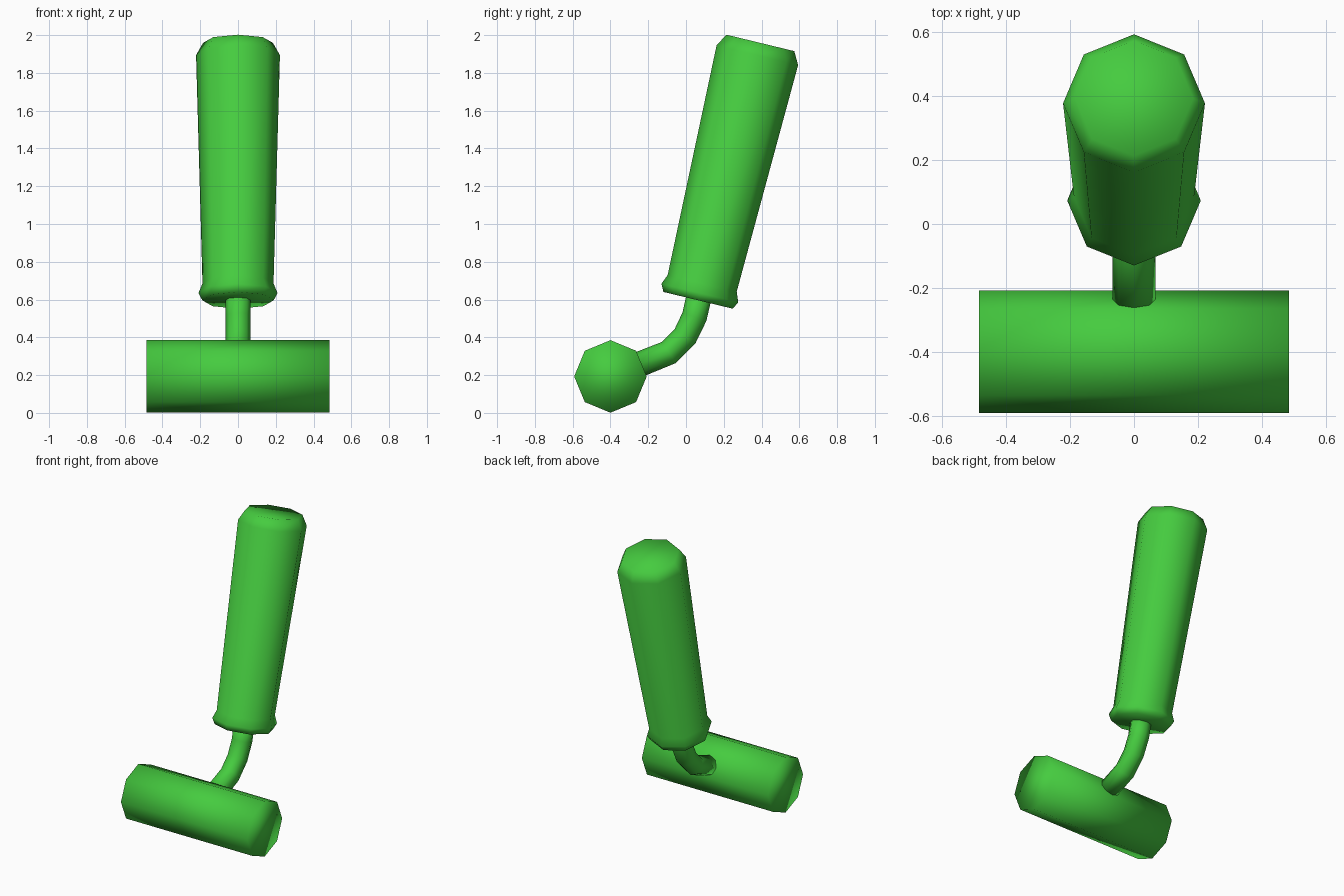
import bpy, bmesh
from math import cos, sin, pi
from mathutils import Vector

if "Cube" in bpy.data.objects:
    bpy.data.objects.remove(bpy.data.objects["Cube"])

SIDES = 8
GREEN = bpy.data.materials.new("green")
GREEN.diffuse_color = (0.06, 0.6, 0.05, 1)
GREEN.use_nodes = True
GREEN.node_tree.nodes["Principled BSDF"].inputs["Base Color"].default_value = GREEN.diffuse_color


def loft(name, rings):
    """Skin eight-sided rings given as (centre, radius, axis, side direction)."""
    bm = bmesh.new()
    loops = []
    for centre, radius, axis, side in rings:
        other = axis.cross(side)
        loops.append([bm.verts.new(centre + radius * (cos(2 * pi * i / SIDES) * side
                                                      + sin(2 * pi * i / SIDES) * other))
                      for i in range(SIDES)])
    for a, b in zip(loops, loops[1:]):
        for i in range(SIDES):
            j = (i + 1) % SIDES
            bm.faces.new((a[i], a[j], b[j], b[i]))
    bm.faces.new(loops[0][::-1])
    bm.faces.new(loops[-1])
    bmesh.ops.recalc_face_normals(bm, faces=bm.faces[:])
    for f in bm.faces:
        f.smooth = True
    mesh = bpy.data.meshes.new(name)
    bm.to_mesh(mesh)
    bm.free()
    mesh.materials.append(GREEN)
    obj = bpy.data.objects.new(name, mesh)
    bpy.context.collection.objects.link(obj)
    return obj


X = Vector((1, 0, 0))
Z = Vector((0, 0, 1))

# Head: octagonal bar lying along x
loft("head", [(Vector((x, -0.4, 0.193)), 0.192, X, Z) for x in (-0.485, 0.485)])

# Handle: tapered grip with a flared collar and bevelled butt, leaning back
base = Vector((0, 0.064, 0.596))
lean = Vector((0, 0.235, 0.972)).normalized()
profile = [(0, 0.189), (0.04, 0.209), (0.092, 0.188), (1.335, 0.222), (1.402, 0.185)]
loft("handle", [(base + lean * t, r, lean, X) for t, r in profile])

# Neck: bent rod from the head up into the handle
path = [Vector((0, y, z)) for y, z in
        ((-0.237, 0.261), (-0.09, 0.32), (-0.005, 0.406), (0.045, 0.51), (0.071, 0.625))]
rings = []
for i, p in enumerate(path):
    into = (p - path[i - 1]).normalized() if i else Vector()
    out = (path[i + 1] - p).normalized() if i < len(path) - 1 else Vector()
    rings.append((p, 0.067, (into + out).normalized(), X))
loft("neck", rings)
